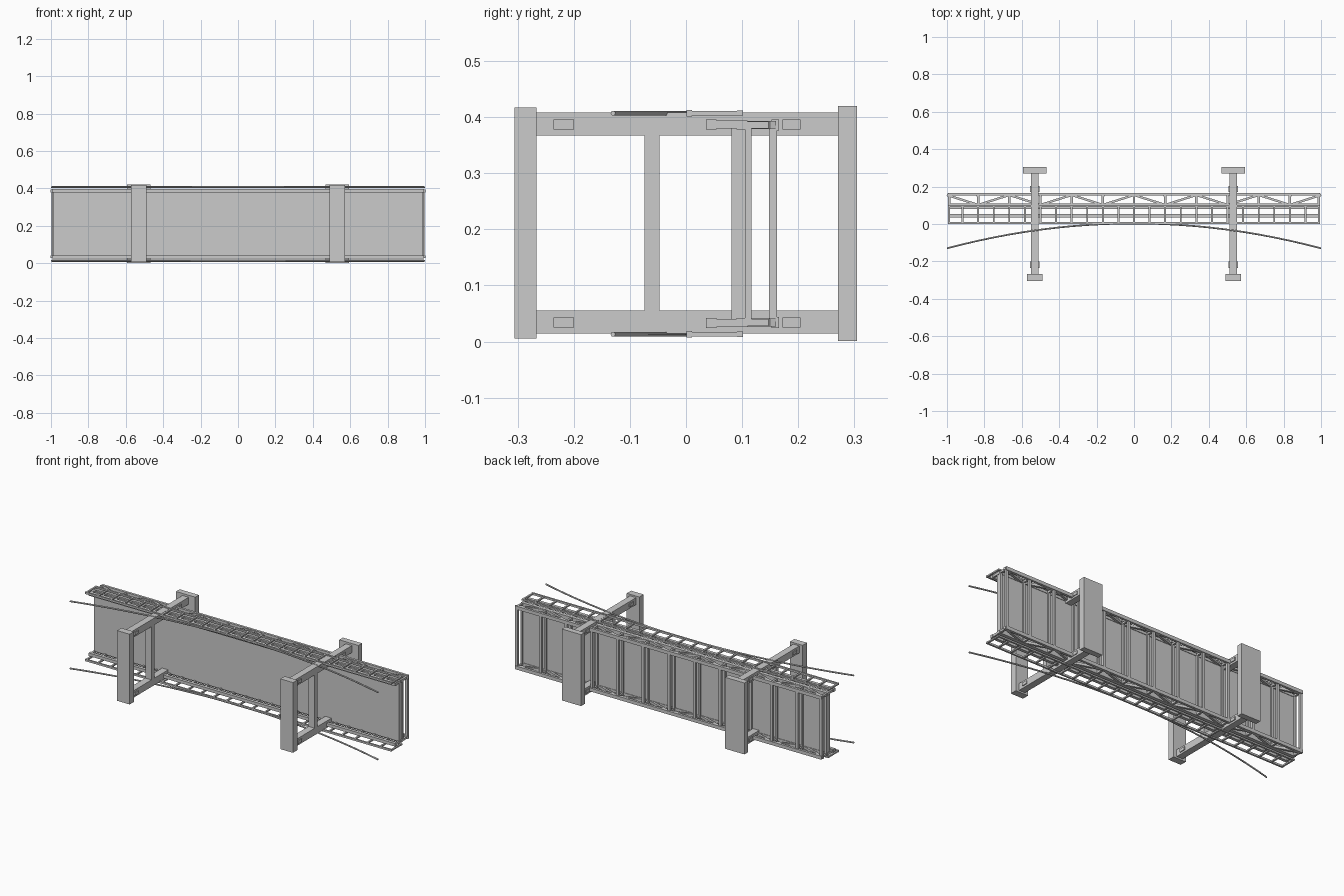
import bpy, bmesh
from mathutils import Vector

if "Cube" in bpy.data.objects:
    bpy.data.objects.remove(bpy.data.objects["Cube"])

ZC = 0.21  # middle of the bridge width, which runs along z


class Part:
    """Collects box and bar pieces into one mesh."""
    def __init__(self, name):
        self.name, self.bm = name, bmesh.new()

    def box(self, x, y, z):
        r = bmesh.ops.create_cube(self.bm, size=1)
        for v in r['verts']:
            v.co = Vector([a + (b - a) * (c + 0.5)
                           for (a, b), c in zip((x, y, z), v.co)])

    def bar(self, p, q, wide, z):
        # bar in the x-y plane, extruded across the z range
        p, q = Vector(p), Vector(q)
        n = (q - p).normalized().orthogonal() * wide / 2
        pts = [p + n, q + n, q - n, p - n]
        lo = [self.bm.verts.new((a.x, a.y, z[0])) for a in pts]
        hi = [self.bm.verts.new((a.x, a.y, z[1])) for a in pts]
        self.bm.faces.new(lo)
        self.bm.faces.new(hi[::-1])
        for i in range(4):
            j = (i + 1) % 4
            self.bm.faces.new((lo[i], lo[j], hi[j], hi[i]))

    def done(self):
        bmesh.ops.recalc_face_normals(self.bm, faces=self.bm.faces)
        me = bpy.data.meshes.new(self.name)
        self.bm.to_mesh(me)
        self.bm.free()
        ob = bpy.data.objects.new(self.name, me)
        bpy.context.collection.objects.link(ob)
        return ob


# towers: two legs, end caps, cross beam and leg collars
for side, s in (("left", -1), ("right", 1)):
    cx = 0.53 * s

    def around(w):
        return (cx - w / 2, cx + w / 2)
    t = Part(side + "_tower")
    for z in ((0.014, 0.055), (0.367, 0.408)):
        t.box(around(0.04), (-0.27, 0.275), z)
        zm = 0.034 if z[0] < ZC else 0.387
        for y in ((-0.236, -0.2), (0.172, 0.204)):
            t.box(around(0.05), y, (zm - 0.009, zm + 0.009))
    t.box(around(0.04), (-0.074, -0.047), (0.05, 0.372))
    t.box(around(0.082), (-0.306, -0.266), (0.005, 0.417))
    t.box(around(0.125), (0.271, 0.305), (0.001, 0.42))
    t.done()

# roadway plate
d = Part("deck")
d.box((-0.99, 0.99), (0.081, 0.107), (0.035, 0.386))
d.done()

# floor cross bars
f = Part("floor_beams")
for i in range(13):
    x = max(-0.988, min(0.988, -1 + i / 6))
    f.box((x - 0.008, x + 0.008), (0.148, 0.162), (0.036, 0.385))
    f.box((x - 0.006, x + 0.006), (0.105, 0.117), (0.036, 0.385))
f.done()

# both sides: truss, inner guard rail, outer railing, main cable
for side, s in (("near", 1), ("far", -1)):
    def zr(off, w):
        z = ZC + s * off
        return (z - w / 2, z + w / 2)

    # truss with chords, posts and zigzag braces
    t = Part(side + "_truss")
    t.box((-0.995, 0.995), (0.152, 0.166), zr(0.176, 0.02))
    t.box((-0.995, 0.995), (0.09, 0.11), zr(0.176, 0.016))
    for i in range(-6, 7):
        x = max(-0.988, min(0.988, i / 6))
        t.box((x - 0.006, x + 0.006), (0.1, 0.155), zr(0.176, 0.012))
        if i < 6:
            a, b = (0.155, 0.102) if i % 2 == 0 else (0.102, 0.155)
            t.bar((i / 6, a, 0), ((i + 1) / 6, b, 0), 0.012, zr(0.176, 0.014))
    t.done()

    # inner guard rail
    g = Part(side + "_guard_rail")
    g.box((-0.995, 0.995), (0.036, 0.054), zr(0.177, 0.018))
    for i in range(-12, 13):
        x = max(-0.988, min(0.988, i / 12))
        g.box((x - 0.005, x + 0.005), (0.05, 0.1), zr(0.177, 0.014))
    g.done()

    # outer railing
    r = Part(side + "_outer_railing")
    r.box((-0.995, 0.995), (0.001, 0.011), zr(0.197, 0.011))
    r.box((-0.995, 0.995), (0.091, 0.102), zr(0.197, 0.009))
    for i in range(-12, 13):
        x = max(-0.99, min(0.99, i / 12))
        r.box((x - 0.005, x + 0.005), (0.005, 0.1), zr(0.197, 0.008))
    r.done()

    # sagging main cable
    c = bpy.data.curves.new(side + "_cable", 'CURVE')
    c.dimensions = '3D'
    c.bevel_depth = 0.0045
    c.bevel_resolution = 1
    c.use_fill_caps = True
    sp = c.splines.new('POLY')
    n = 24
    sp.points.add(n)
    for i in range(n + 1):
        x = -1 + 2 * i / n
        sp.points[i].co = (x, 0.003 - 0.133 * x * x, ZC + s * 0.197, 1)
    bpy.context.collection.objects.link(
        bpy.data.objects.new(side + "_main_cable", c))
